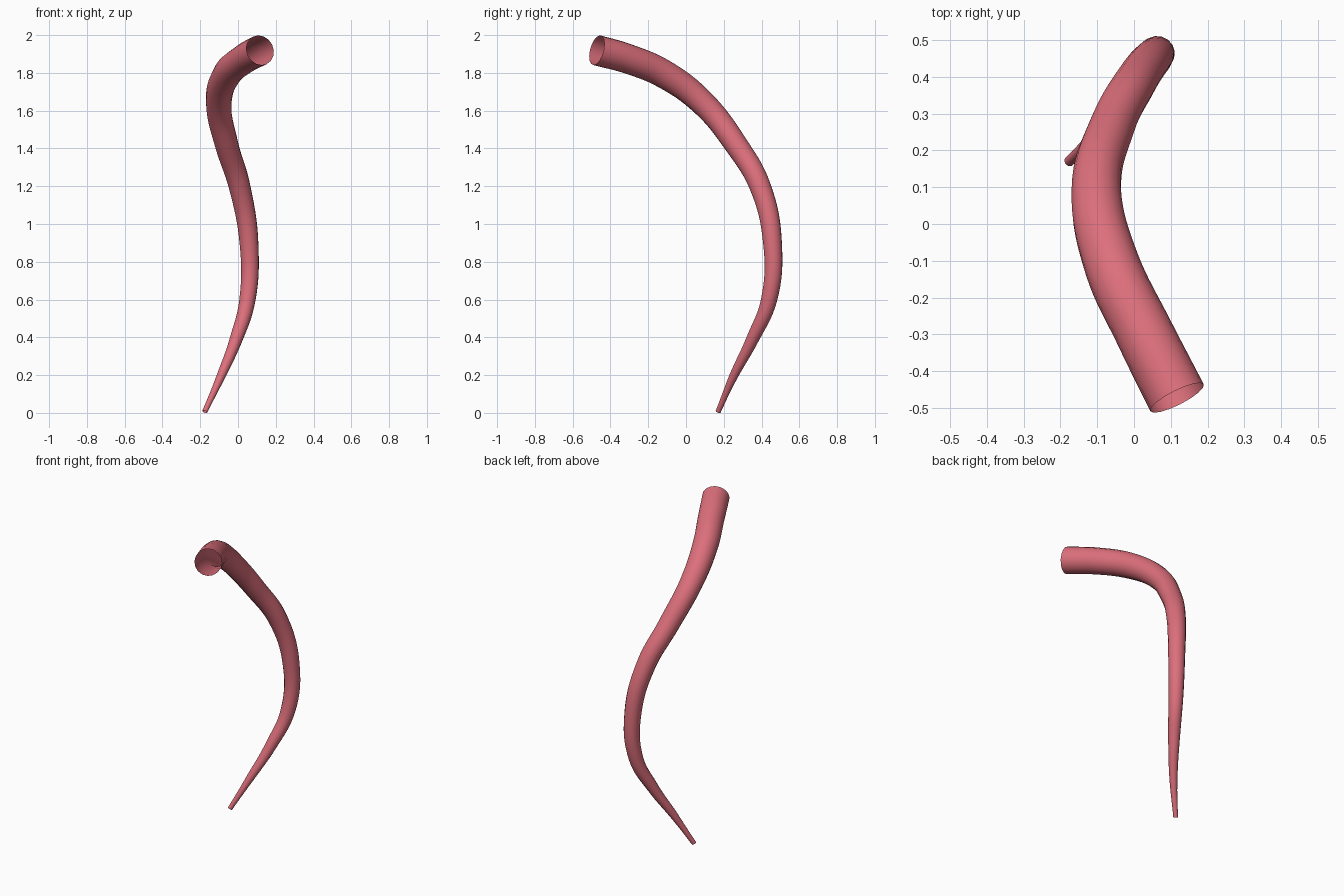
import bpy

# Remove the default cube
cube = bpy.data.objects.get("Cube")
if cube:
    bpy.data.objects.remove(cube, do_unlink=True)

# Centre line of the horn, wide end to tip: x, y, z, radius
path = [
    (0.117, -0.472, 1.920, 0.081),
    (0.030, -0.300, 1.872, 0.079),
    (-0.060, -0.110, 1.790, 0.076),
    (-0.102, 0.090, 1.640, 0.068),
    (-0.060, 0.265, 1.420, 0.062),
    (0.008, 0.392, 1.200, 0.057),
    (0.058, 0.458, 0.900, 0.050),
    (0.050, 0.440, 0.600, 0.043),
    (-0.010, 0.352, 0.390, 0.034),
    (-0.092, 0.250, 0.190, 0.023),
    (-0.176, 0.170, 0.006, 0.014),
]

# Tapered open tube swept along a smooth curve
curve = bpy.data.curves.new("horn_path", "CURVE")
curve.dimensions = "3D"
curve.resolution_u = 8
curve.bevel_depth = 1.0
curve.bevel_resolution = 6
curve.use_fill_caps = False
spline = curve.splines.new("BEZIER")
spline.bezier_points.add(len(path) - 1)
spline.radius_interpolation = "CARDINAL"
for point, (x, y, z, radius) in zip(spline.bezier_points, path):
    point.co = (x, y, z)
    point.radius = radius
    point.handle_left_type = point.handle_right_type = "AUTO"

horn = bpy.data.objects.new("curved_horn", curve)
bpy.context.collection.objects.link(horn)

# Turn the sweep into a smooth mesh
bpy.ops.object.select_all(action="DESELECT")
horn.select_set(True)
bpy.context.view_layer.objects.active = horn
bpy.ops.object.convert(target="MESH")
horn = bpy.context.object
horn.name = "curved_horn"
bpy.ops.object.shade_smooth_by_angle()

# Rosy red surface
colour = (0.72, 0.16, 0.2, 1)
material = bpy.data.materials.new("rosy_red")
material.use_nodes = True
material.diffuse_color = colour
shader = material.node_tree.nodes["Principled BSDF"]
shader.inputs["Base Color"].default_value = colour
horn.data.materials.clear()
horn.data.materials.append(material)
